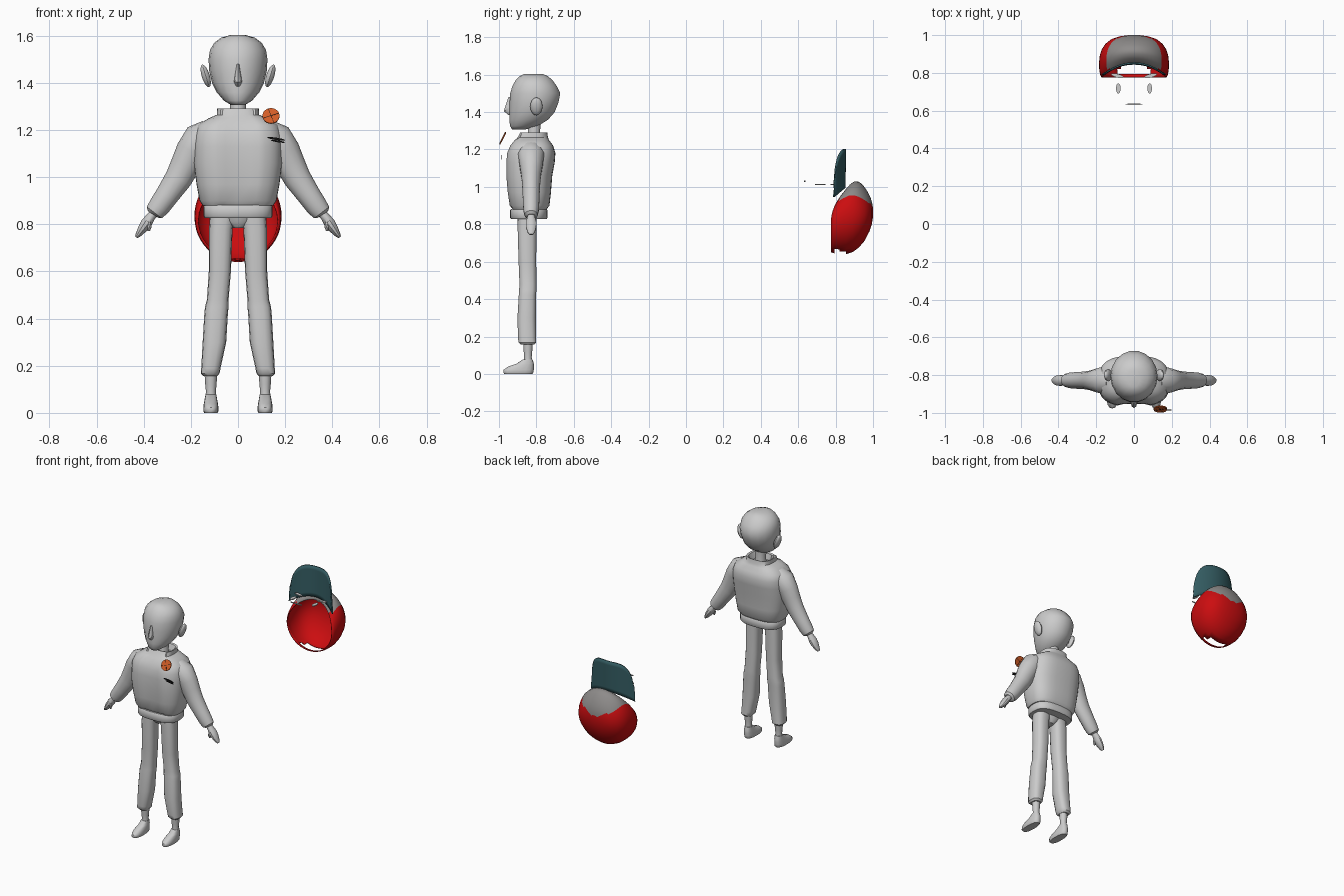
import bpy, bmesh, math
from mathutils import Vector, Matrix

if "Cube" in bpy.data.objects:
    bpy.data.objects.remove(bpy.data.objects["Cube"])


def material(name, rgb):
    m = bpy.data.materials.new(name)
    m.diffuse_color = (*rgb, 1)
    m.use_nodes = True
    m.node_tree.nodes["Principled BSDF"].inputs["Base Color"].default_value = m.diffuse_color
    return m


GREY = material("plain grey", (0.6, 0.6, 0.6))
CAP_GREY = material("cap grey", (0.27, 0.26, 0.255))
RED = material("red", (0.6, 0.004, 0.005))
TEAL = material("teal", (0.035, 0.11, 0.125))
ORANGE = material("orange", (0.65, 0.11, 0.02))
BLACK = material("black", (0.006, 0.006, 0.006))


def finish(name, bm, mats, angle=40, fix=True):
    if fix:
        bmesh.ops.recalc_face_normals(bm, faces=bm.faces)
    me = bpy.data.meshes.new(name)
    bm.to_mesh(me)
    bm.free()
    ob = bpy.data.objects.new(name, me)
    bpy.context.collection.objects.link(ob)
    for m in mats:
        me.materials.append(m)
    bpy.ops.object.select_all(action='DESELECT')
    ob.select_set(True)
    bpy.context.view_layer.objects.active = ob
    bpy.ops.object.shade_smooth_by_angle(angle=math.radians(angle))
    return ob


def spow(v, p):
    return math.copysign(abs(v) ** (2 / p), v)


def loft(name, rings, mat=GREY, n=16, p=2.0, edit=None, angle=40):
    """Skin rings of (centre, half width, half depth, tilt about y)."""
    bm = bmesh.new()
    rows = []
    for c, rx, ry, tilt in rings:
        u = Vector((math.cos(tilt), 0, math.sin(tilt)))
        row = []
        for i in range(n):
            a = 2 * math.pi * i / n
            co = Vector(c) + u * rx * spow(math.cos(a), p) + Vector((0, ry * spow(math.sin(a), p), 0))
            row.append(bm.verts.new(edit(co) if edit else co))
        rows.append(row)
    for a, b in zip(rows, rows[1:]):
        for i in range(n):
            j = (i + 1) % n
            bm.faces.new((a[i], a[j], b[j], b[i]))
    bm.faces.new(rows[0])
    bm.faces.new(rows[-1])
    return finish(name, bm, [mat], angle)


def stack(rows, cx=0):
    """Level rings from (z, half width, front y, back y)."""
    return [((cx, (f + b) / 2, z), rx, (b - f) / 2, 0) for z, rx, f, b in rows]


def limb(points, s):
    """Rings across a path of (x, z, half width, half depth), on side s."""
    out = []
    for i, (x, z, r, d) in enumerate(points):
        a, b = points[max(i - 1, 0)], points[min(i + 1, len(points) - 1)]
        tilt = math.atan2(b[0] - a[0], a[1] - b[1])
        out.append(((s * x, -0.828, z), r, d, s * tilt))
    return out


def disc(name, centre, rx, ry, mat, rot=(0, 0, 0), thick=0.006, n=24):
    bm = bmesh.new()
    bmesh.ops.create_cone(bm, cap_ends=True, segments=n, radius1=1, radius2=1, depth=thick)
    bmesh.ops.scale(bm, vec=(rx, ry, 1), verts=bm.verts)
    ob = finish(name, bm, [mat])
    ob.location, ob.rotation_euler = centre, rot
    return ob


# Head, neck and nose
loft("head", stack([
    (1.307, .03, -.93, -.86), (1.325, .06, -.942, -.79), (1.36, .09, -.946, -.735),
    (1.40, .11, -.946, -.70), (1.45, .122, -.945, -.68), (1.50, .125, -.942, -.67),
    (1.54, .119, -.93, -.69), (1.57, .101, -.912, -.712), (1.592, .072, -.892, -.737),
    (1.604, .03, -.865, -.765)]), n=18, angle=60)
loft("neck", stack([(1.23, .04, -.86, -.77), (1.27, .034, -.845, -.78), (1.35, .036, -.85, -.775)]), n=10)
loft("nose", stack([(1.385, .008, -.95, -.93), (1.405, .017, -.974, -.92), (1.425, .014, -.968, -.92),
                    (1.48, .006, -.95, -.92)]), n=8)


# Jacket: the middle of the front is set back between the two open panels
def open_front(co):
    if co.y < -.87 and abs(co.x) < .072 and co.z > .875:
        co.y += .012
    return co


loft("jacket", stack([
    (.88, .15, -.935, -.745), (.90, .163, -.947, -.73), (.97, .176, -.958, -.722), (1.06, .188, -.966, -.715),
    (1.13, .188, -.966, -.702), (1.18, .186, -.962, -.698), (1.22, .172, -.945, -.71),
    (1.25, .125, -.925, -.732), (1.265, .09, -.912, -.738), (1.292, .088, -.897, -.742),
    (1.288, .076, -.885, -.752), (1.25, .06, -.875, -.765)]), n=36, p=2.8, edit=open_front)
loft("waistband", stack([(.828, .142, -.935, -.745), (.835, .147, -.94, -.74),
                         (.875, .147, -.94, -.74), (.882, .142, -.935, -.745)]), n=28, p=2.8)
loft("pelvis", stack([(.785, .025, -.88, -.82), (.81, .07, -.90, -.80), (.86, .12, -.905, -.795)]), n=16)

for s, side in ((-1, "right"), (1, "left")):
    # Ear
    bm = bmesh.new()
    bmesh.ops.create_uvsphere(bm, u_segments=10, v_segments=8, radius=1)
    bmesh.ops.scale(bm, vec=(.018, .033, .05), verts=bm.verts)
    bmesh.ops.rotate(bm, matrix=Matrix.Rotation(s * .3, 3, 'Y'), verts=bm.verts)
    ear = finish(side + "_ear", bm, [GREY])
    ear.location = (s * .137, -.80, 1.43)
    # Sleeve, hand and thumb
    loft(side + "_sleeve", limb([
        (.12, 1.205, .045, .06), (.16, 1.17, .068, .072), (.195, 1.11, .069, .062), (.222, 1.055, .063, .053),
        (.252, .995, .058, .048), (.30, .925, .05, .045), (.335, .875, .046, .042),
        (.355, .85, .04, .036), (.36, .842, .026, .024)], s), n=14)
    loft(side + "_hand", limb([
        (.345, .862, .02, .02), (.368, .834, .019, .022), (.388, .806, .024, .03),
        (.405, .782, .02, .028), (.422, .758, .013, .02), (.432, .745, .006, .01)], s), n=10)
    thumb = loft(side + "_thumb", limb([(.382, .815, .01, .01), (.376, .79, .01, .01),
                                        (.378, .772, .005, .005)], s), n=8)
    thumb.location.y = -.018
    # Trouser leg
    loft(side + "_trouser_leg", [((s * x, y, z), rx, ry, 0) for z, x, rx, y, ry in [
        (.855, .063, .055, -.85, .05), (.78, .073, .05, -.85, .051), (.60, .077, .047, -.848, .048),
        (.48, .086, .046, -.845, .046), (.45, .090, .05, -.846, .047), (.42, .093, .05, -.848, .047),
        (.30, .100, .05, -.852, .05), (.19, .115, .041, -.85, .049), (.168, .118, .04, -.848, .048),
        (.156, .118, .03, -.847, .036)]], n=14, p=2.7)
    # Ankle and shoe
    loft(side + "_ankle", [((s * .115, -.845, z), r, r, 0) for z, r in
                           [(.18, .028), (.12, .024), (.09, .021), (.04, .026)]], n=10)
    loft(side + "_shoe", stack([
        (0, .028, -.972, -.822), (.008, .032, -.977, -.816), (.022, .032, -.975, -.814),
        (.04, .030, -.95, -.813), (.055, .027, -.905, -.814), (.078, .023, -.872, -.82)], s * .115),
        n=16, p=2.5)

# Ball badge: tilted orange disc with dark seams
tilt = (math.radians(63), 0, 0)
disc("ball_badge", (.14, -.980, 1.26), .036, .036, ORANGE, tilt)
turn = Matrix.Rotation(tilt[0], 3, 'X')
for i, (dx, rot) in enumerate(((0, 0.35), (0, 0.35 + math.pi / 2))):
    bm = bmesh.new()
    bmesh.ops.create_cube(bm, size=1)
    bmesh.ops.scale(bm, vec=(.07, .0018, .008), verts=bm.verts)
    bmesh.ops.rotate(bm, matrix=turn @ Matrix.Rotation(rot, 3, 'Z'), verts=bm.verts)
    finish(f"ball_seam_{i}", bm, [BLACK]).location = (.14, -.980, 1.26)
# Dark chest accent: plain slivers
for i, (x, z, w, h) in enumerate(((.162, 1.163, .038, .005), (.17, 1.152, .03, .004))):
    disc(f"chest_accent_{i}", (x, -.985, z), w, h, BLACK, (math.pi / 2, .15, 0), .005)

# Loose flat face pieces: eyes, brows and mouth
for s, side in ((-1, "right"), (1, "left")):
    disc(side + "_eye", (s * .083, .718, 1.013), .012, .027, GREY)
    disc(side + "_brow", (s * .088, .785, 1.012), .034, .010, GREY, (0, 0, s * .25))
disc("mouth", (0, .634, 1.03), .045, .004, GREY)

# Cap crown: rings from the rim to the button; rim is cut back above the face
rows = [(0, .65, .975, .172), (.08, .645, .992, .18), (.2, .641, 1.012, .184), (.36, .64, 1.03, .185),
        (.52, .652, 1.027, .181), (.66, .675, 1.008, .171), (.80, .712, .978, .15),
        (.91, .76, .945, .118), (.97, .80, .915, .075), (1, .84, .885, .03)]
N = 48
bm = bmesh.new()
grid = []
for t, lo, hi, rx in rows:
    ring = []
    for i in range(N):
        a = 2 * math.pi * i / N
        rim = .775 + .07 * max(0, math.sin(a)) ** 2
        ring.append(bm.verts.new((rx * math.cos(a), rim + (1 - rim) * t,
                                  (lo + hi) / 2 + (hi - lo) / 2 * math.sin(a))))
    grid.append(ring)
for k, (a, b) in enumerate(zip(grid, grid[1:])):
    for i in range(N):
        # Half-moon opening above the strap
        off = abs(i + .5 - N * .75)
        if (k == 1 and off < 4) or (k == 2 and off < 3):
            continue
        j = (i + 1) % N
        bm.faces.new((a[i], b[i], b[j], a[j]))
bm.faces.new(list(reversed(grid[-1])))
bmesh.ops.recalc_face_normals(bm, faces=bm.faces)
# Grey front panel above a V-shaped seam
for f in bm.faces:
    c = f.calc_center_median()
    f.material_index = int(c.z - .872 > .5 * abs(c.x))
crown = finish("cap_crown", bm, [RED, CAP_GREY], 50)
mod = crown.modifiers.new("thickness", 'SOLIDIFY')
mod.thickness = .006
# The lining is red all over
crown.data.materials.append(RED)
crown.data.materials.append(RED)
mod.material_offset = 2

# Cap brim: curved sheet standing up from the rim
bm = bmesh.new()
U, V = 24, 8
sheet = []
for i in range(U + 1):
    u = math.sin(math.pi / 2 * (2 * i / U - 1))
    low = .995 - .05 * u * u
    top = 1.03 + .173 * math.sqrt(max(0, 1 - u ** 4))
    sheet.append([bm.verts.new((.167 * u * (1 - .06 * v / V), .79 + .058 * (1 - u * u) + .004 * v / V,
                                low + (top - low) * v / V)) for v in range(V + 1)])
for a, b in zip(sheet, sheet[1:]):
    for v in range(V):
        bm.faces.new((a[v], a[v + 1], b[v + 1], b[v]))
brim = finish("cap_brim", bm, [TEAL], 50)
mod = brim.modifiers.new("thickness", 'SOLIDIFY')
mod.thickness, mod.offset = .009, 0
